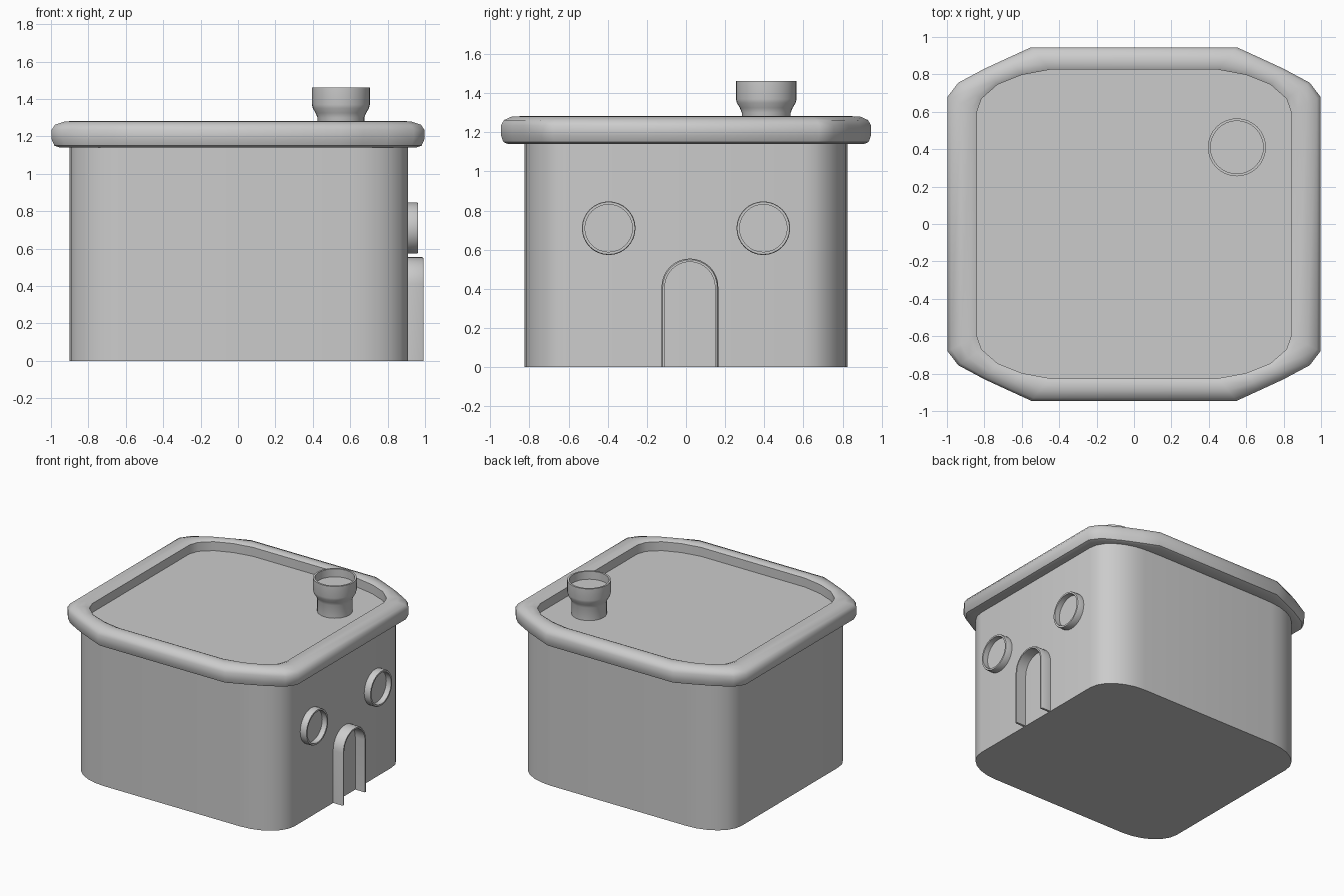
import bpy, bmesh
from math import sin, cos, pi
from mathutils import Vector

if "Cube" in bpy.data.objects:
    bpy.data.objects.remove(bpy.data.objects["Cube"])


def loft(name, rings, wrap=False, caps=True, angle=0.6):
    """Skin closed rings of equal length; wrap joins last ring to first."""
    bm = bmesh.new()
    vr = [[bm.verts.new(p) for p in r] for r in rings]
    n = len(vr[0])
    pairs = list(zip(vr, vr[1:])) + ([(vr[-1], vr[0])] if wrap else [])
    for a, b in pairs:
        for i in range(n):
            j = (i + 1) % n
            bm.faces.new((a[i], a[j], b[j], b[i]))
    if caps and not wrap:
        bm.faces.new(vr[0])
        bm.faces.new(vr[-1])
    bmesh.ops.recalc_face_normals(bm, faces=bm.faces[:])
    me = bpy.data.meshes.new(name)
    bm.to_mesh(me)
    bm.free()
    ob = bpy.data.objects.new(name, me)
    bpy.context.collection.objects.link(ob)
    bpy.ops.object.select_all(action='DESELECT')
    ob.select_set(True)
    bpy.context.view_layer.objects.active = ob
    bpy.ops.object.shade_smooth_by_angle(angle=angle)
    return ob


def four_corners(q):
    """Mirror one corner's points (from +x side to +y side) round the plan."""
    r = q[::-1]
    return (q + [(-x, y) for x, y in r] + [(-x, -y) for x, y in q]
            + [(x, -y) for x, y in r])


def circle(r, n=32):
    return [(r * cos(2 * pi * i / n), r * sin(2 * pi * i / n)) for i in range(n)]


# House body, its top face is the sunken roof floor
corner = [(0.585 + 0.32 * cos(a * pi / 12), 0.60 + 0.225 * sin(a * pi / 12))
          for a in range(7)]
plan = four_corners(corner)
loft("house_body", [[(x + 0.005, y, z) for x, y in plan] for z in (0, 1.2)])

# Overhanging roof rim, blended between an inner and an outer outline
outer = four_corners([(0.997, 0.68), (0.94, 0.755), (0.80, 0.83),
                      (0.67, 0.89), (0.55, 0.945)])
inner = four_corners([(0.84, 0.60), (0.815, 0.67), (0.73, 0.745),
                      (0.60, 0.797), (0.45, 0.825)])
section = [(0, 1.15), (0, 1.27), (0.2, 1.282), (0.55, 1.28), (0.88, 1.262),
           (1, 1.235), (1, 1.185), (0.9, 1.15), (0.7, 1.14)]
loft("roof_rim", [[(a + (c - a) * t, b + (d - b) * t, z)
                   for (a, b), (c, d) in zip(inner, outer)]
                  for t, z in section], wrap=True, angle=0.8)

# Chimney with flared lip and shallow hollow
chimney = [(0.125, 1.19), (0.125, 1.30), (0.135, 1.325), (0.15, 1.35),
           (0.155, 1.37), (0.155, 1.462), (0.141, 1.462), (0.141, 1.40)]
loft("chimney", [[(0.55 + x, 0.41 + y, z) for x, y in circle(r)]
                 for r, z in chimney])

# Round windows with raised frames
window = [(0.137, 0.90), (0.137, 0.955), (0.134, 0.962),
          (0.121, 0.962), (0.121, 0.92)]
for side, cy in (("left", -0.395), ("right", 0.395)):
    loft(side + "_window", [[(x, cy + u, 0.71 + v) for u, v in circle(r)]
                            for r, x in window])

# Arched door frame swept from foot to foot
arch = [(1, 0, 0.0)] + [(cos(pi * i / 16), sin(pi * i / 16), 0.41)
                        for i in range(17)] + [(-1, 0, 0.0)]
frame = [(0.145, 0.90), (0.145, 0.983), (0.139, 0.993),
         (0.128, 0.993), (0.128, 0.90)]
loft("door_frame", [[(x, 0.02 + r * c, z + r * s) for r, x in frame]
                    for c, s, z in arch])
